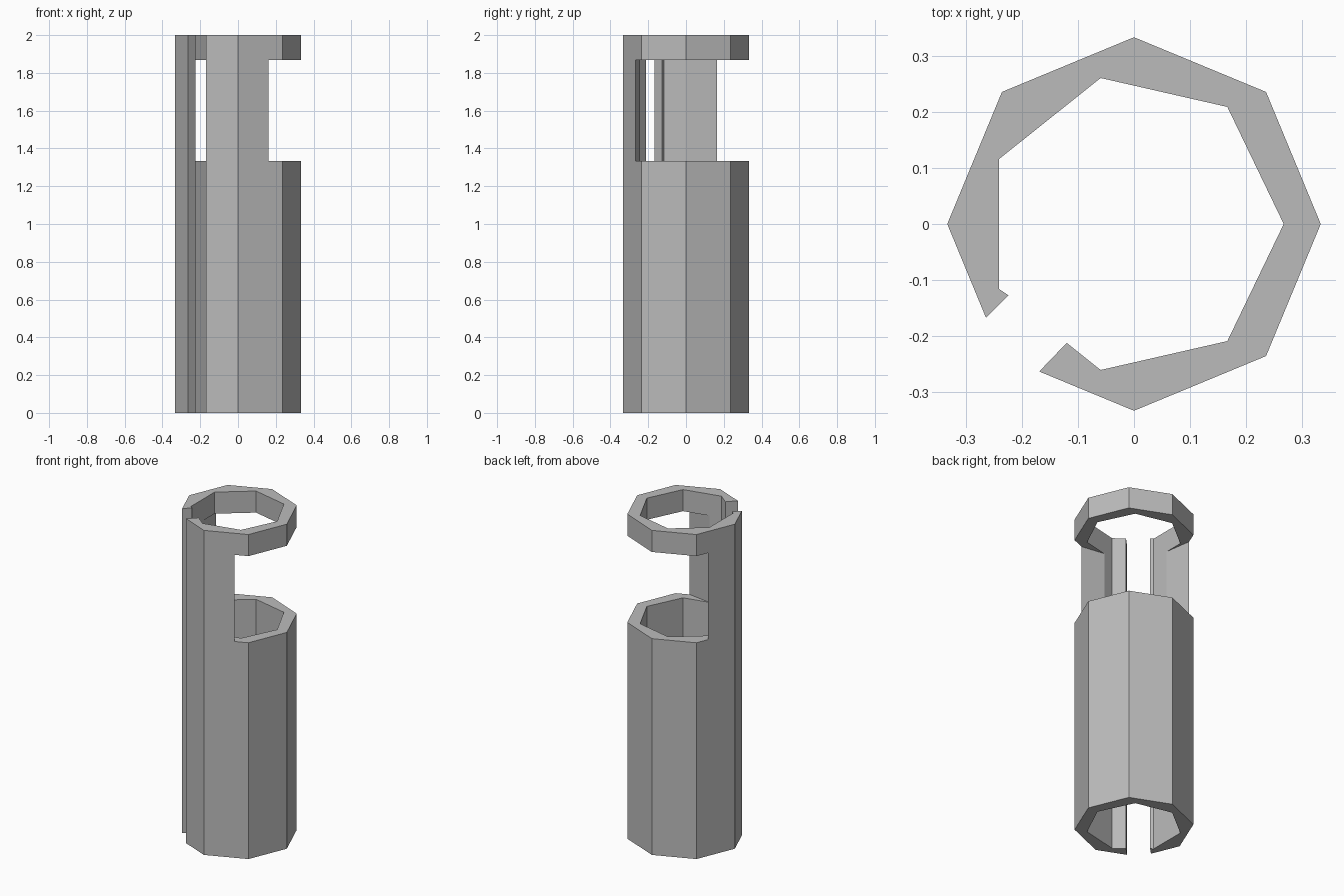
import bpy, bmesh
from math import cos, sin, tau

cube = bpy.data.objects.get("Cube")
if cube:
    bpy.data.objects.remove(cube, do_unlink=True)

OUTER_R, INNER_R = 0.333, 0.267
HEIGHT = 2.0
WINDOW_BOTTOM, WINDOW_TOP = 1.333, 1.867


def ring_point(radius, sides, index):
    a = tau * index / sides
    return radius * cos(a), radius * sin(a)


def prism(name, outline, z0, z1):
    """Extrude a counter-clockwise outline from z0 to z1."""
    bm = bmesh.new()
    base = bm.faces.new([bm.verts.new((x, y, z0)) for x, y in outline])
    top = bmesh.ops.extrude_face_region(bm, geom=[base])["geom"]
    verts = [v for v in top if isinstance(v, bmesh.types.BMVert)]
    bmesh.ops.translate(bm, verts=verts, vec=(0, 0, z1 - z0))
    bmesh.ops.recalc_face_normals(bm, faces=bm.faces)
    mesh = bpy.data.meshes.new(name)
    bm.to_mesh(mesh)
    bm.free()
    obj = bpy.data.objects.new(name, mesh)
    bpy.context.collection.objects.link(obj)
    return obj


grey = bpy.data.materials.new("mid grey")
grey.use_nodes = True
colour = (0.5, 0.5, 0.5, 1)
grey.diffuse_color = colour
grey.node_tree.nodes["Principled BSDF"].inputs["Base Color"].default_value = colour

# Split tube: eight-sided outside, seven-sided bore, slot through one corner
outline = [ring_point(OUTER_R, 8, i) for i in range(-2, 5)]
outline += [(-0.264, -0.167), (-0.224, -0.127)]
outline += [ring_point(INNER_R, 7, i) for i in range(4, -3, -1)]
outline += [(-0.12, -0.212), (-0.169, -0.263)]
tube = prism("split_tube", outline, 0, HEIGHT)
tube.data.materials.append(grey)

# Side window, open opposite the slot
window = prism("window_cutter",
               [(0, 0), (0, -0.2425), (1, -0.39), (1, 1), (-0.39, 1), (-0.2354, -0.04)],
               WINDOW_BOTTOM, WINDOW_TOP)
window.data.materials.append(grey)
window.hide_render = True
window.hide_viewport = True

cut = tube.modifiers.new("window", "BOOLEAN")
cut.operation = "DIFFERENCE"
cut.solver = "EXACT"
cut.object = window
